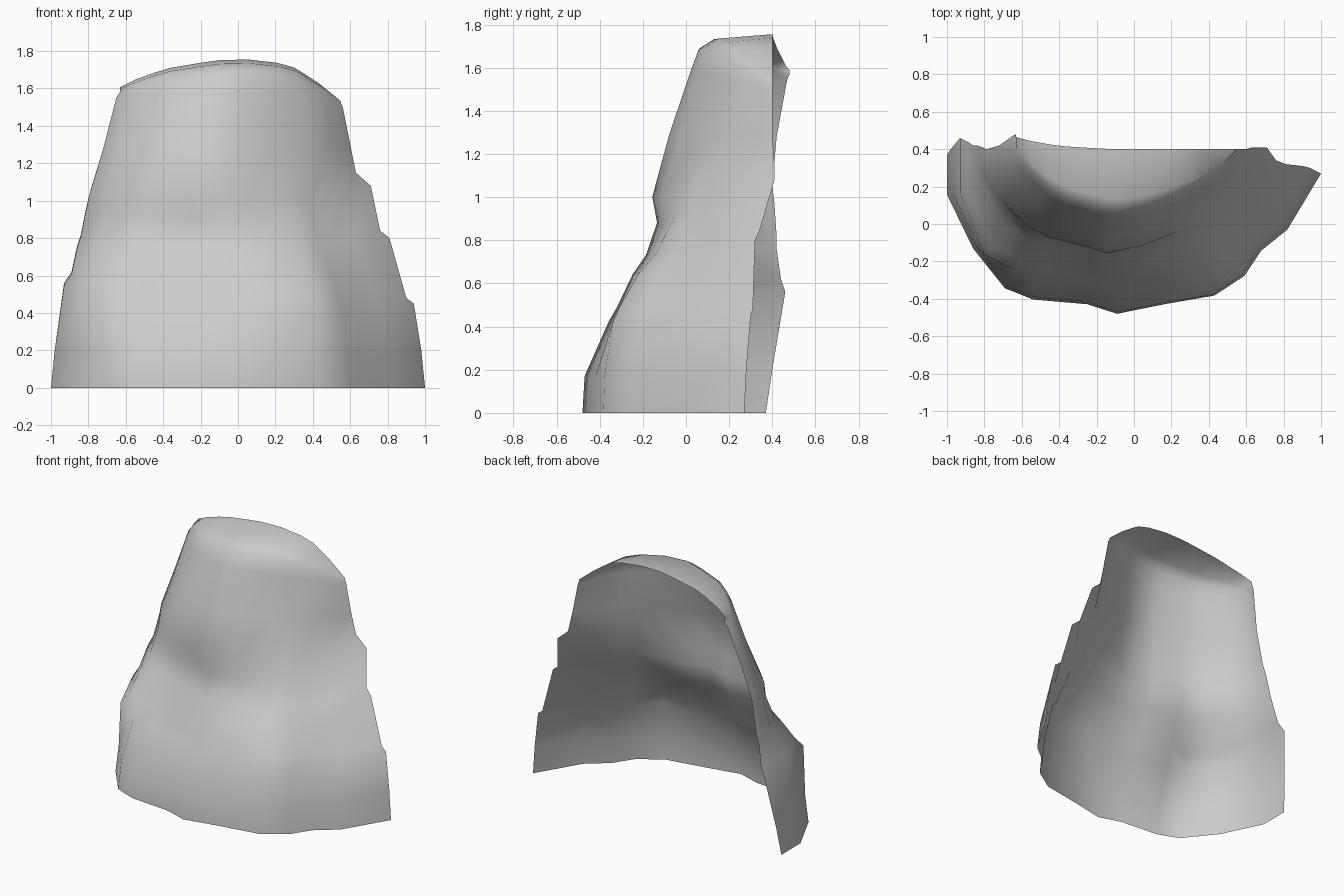
import bpy
import bmesh
from math import exp
from mathutils import Vector

cube = bpy.data.objects.get("Cube")
if cube:
    bpy.data.objects.remove(cube, do_unlink=True)

# Horizontal cross-section: sideways position, blend from front to back edge
# at the foot and at the crown, and blend from front to edge height
SECTION = [(-1, 1, 1, 1), (-1, .75, .8, .9), (-.86, .41, .54, .65),
           (-.69, .16, .31, .43), (-.54, .09, .18, .27), (-.25, .06, .05, .1),
           (-.09, 0, 0, .02), (.17, .07, .08, 0), (.43, .13, .24, .08),
           (.59, .27, .38, .2), (.68, .45, .47, .35), (.82, .6, .63, .6),
           (1, 1, 1, 1)]

# Contours from the ground up: left-hand edge, front (y, z), right-hand edge
CONTOURS = [
    ((-1, .37, 0), (-.48, 0), (1, .27, 0)),
    ((-.98, .4, .2), (-.47, .17), (.98, .28, .2)),
    ((-.93, .46, .56), (-.36, .42), (.94, .3, .45)),
    ((-.89, .44, .62), (-.32, .49), (.9, .31, .48)),
    ((-.86, .42, .76), (-.25, .64), (.81, .32, .8)),
    ((-.84, .42, .82), (-.19, .73), (.76, .34, .84)),
    ((-.81, .41, .97), (-.14, .88), (.71, .41, 1.08)),
    ((-.79, .4, 1.05), (-.16, 1), (.63, .41, 1.15)),
    ((-.72, .42, 1.28), (-.07, 1.29), (.6, .4, 1.3)),
    ((-.65, .47, 1.55), (.02, 1.58), (.56, .4, 1.5)),
    ((-.63, .48, 1.57), (.06, 1.69), (.55, .4, 1.52)),
    ((-.63, .48, 1.58), (.13, 1.735), (.55, .4, 1.53)),
    ((-.63, .48, 1.59), (.4, 1.755), (.54, .4, 1.54)),
]

# Weathered hollows and swellings: x, z, radius, push towards the back
DENTS = [(-.35, .85, .18, .03), (.27, 1.25, .18, .04), (.35, .88, .15, -.03),
         (-.45, .53, .2, .07), (-.26, 1.3, .15, -.02), (.4, .48, .2, -.08),
         (-.92, .54, .2, -.35), (.2, .64, .15, -.03)]


def surface_point(contour, section):
    left, (front_y, front_z), right = contour
    u, foot, crown, drop = section
    side = Vector(left if u < 0 else right)
    x = left[0] + (right[0] - left[0]) * (u + 1) / 2
    z = front_z + (side.z - front_z) * drop
    # The section grows rounder with height
    height = max(0, min(1, (front_z - .6) / .6))
    back = foot + (crown - foot) * height
    y = front_y + (side.y - front_y) * back
    # Dents fade away at the ground, the open edges and the crown
    fade = (1 - back) * min(1, z * 4) * max(0, min(1, (1.7 - z) * 4))
    for cx, cz, radius, depth in DENTS:
        distance = (x - cx) ** 2 + (z - cz) ** 2
        y += fade * depth * exp(-distance / radius ** 2)
    return x, y, z


# Open rock shell, lofted through the contours
bm = bmesh.new()
rows = [[bm.verts.new(surface_point(c, s)) for s in SECTION] for c in CONTOURS]
for low, high in zip(rows, rows[1:]):
    for k in range(len(SECTION) - 1):
        bm.faces.new((low[k], low[k + 1], high[k + 1], high[k]))
for face in bm.faces:
    face.smooth = True
mesh = bpy.data.meshes.new("rock_shell")
bm.to_mesh(mesh)
bm.free()
rock = bpy.data.objects.new("rock_shell", mesh)
bpy.context.collection.objects.link(rock)

# Stone colour
stone = bpy.data.materials.new("light_grey_stone")
stone.use_nodes = True
colour = (.6, .6, .6, 1)
stone.diffuse_color = colour
stone.node_tree.nodes["Principled BSDF"].inputs["Base Color"].default_value = colour
mesh.materials.append(stone)
